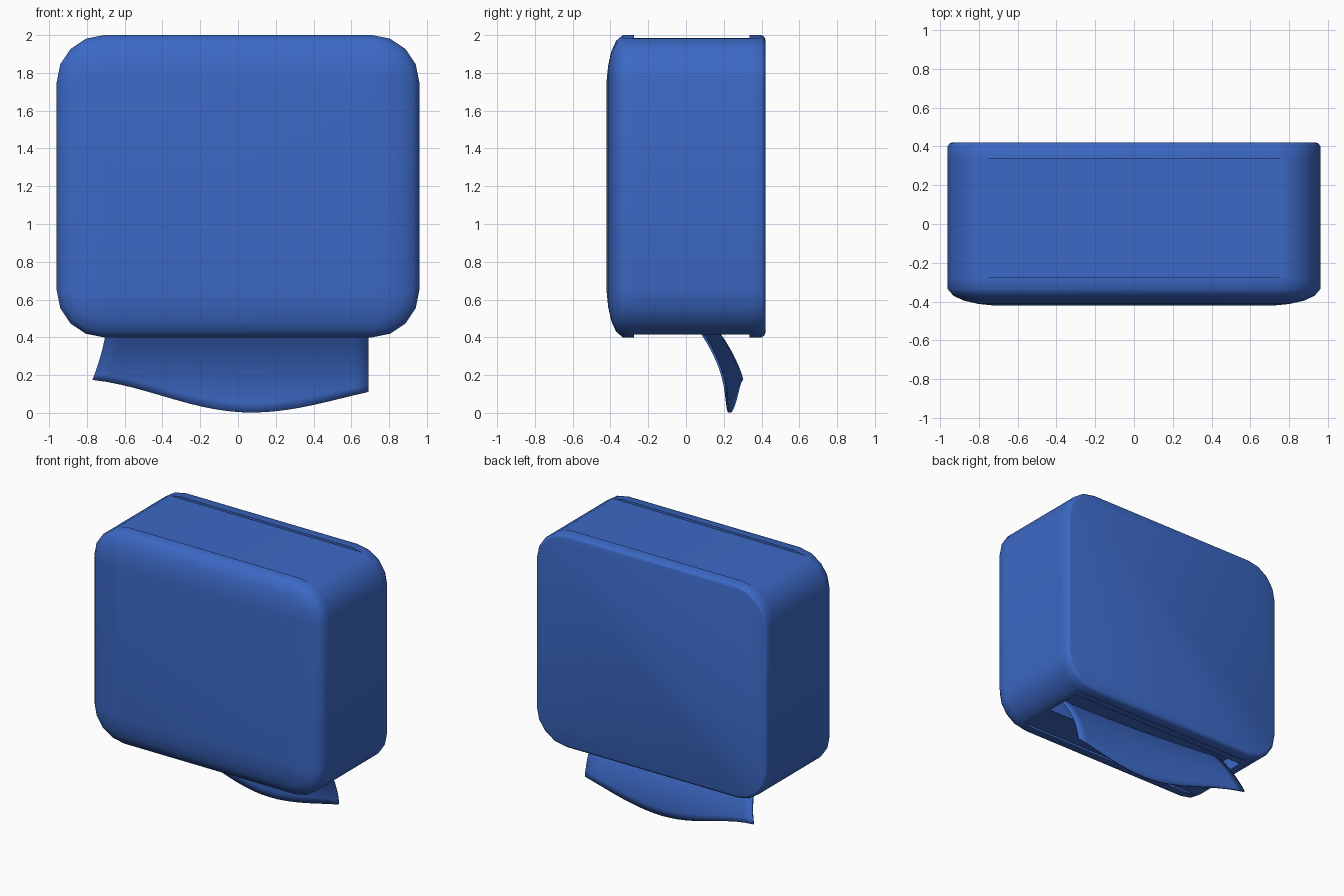
import bpy, bmesh, math

if "Cube" in bpy.data.objects:
    bpy.data.objects.remove(bpy.data.objects["Cube"])

blue = bpy.data.materials.new("blue_plastic")
blue.diffuse_color = (0.045, 0.14, 0.56, 1)
blue.use_nodes = True
blue.node_tree.nodes["Principled BSDF"].inputs["Base Color"].default_value = blue.diffuse_color


def finish(name, bm, material=blue):
    bmesh.ops.remove_doubles(bm, verts=bm.verts, dist=1e-5)
    bmesh.ops.recalc_face_normals(bm, faces=bm.faces)
    mesh = bpy.data.meshes.new(name)
    bm.to_mesh(mesh)
    bm.free()
    ob = bpy.data.objects.new(name, mesh)
    bpy.context.collection.objects.link(ob)
    mesh.materials.append(material)
    return ob


def smooth(ob, angle):
    bpy.ops.object.select_all(action='DESELECT')
    ob.select_set(True)
    bpy.context.view_layer.objects.active = ob
    bpy.ops.object.shade_smooth_by_angle(angle=math.radians(angle))


def section(inset, recessed):
    """Rounded rectangle outline; recessed flattens the top and bottom slightly."""
    r = 0.25 - inset
    pts = []
    for q, (sx, sz) in enumerate([(1, 1), (-1, 1), (-1, -1), (1, -1)]):
        for k in range(5):
            a = (q + k / 4) * math.pi / 2
            x, z = sx * 0.71 + r * math.cos(a), sz * 0.55 + r * math.sin(a)
            if recessed and abs(z) > 0.784:
                x, z = sx * 0.77, sz * 0.784
            pts.append((x, z + 1.2))
    return pts


# Housing: sections lofted from front to back (y, inset, recessed)
rings = [(-0.42, 0.24, 0), (-0.412, 0.16, 0), (-0.395, 0.085, 0), (-0.37, 0.03, 0),
         (-0.335, 0, 0), (-0.275, 0, 0), (-0.275, 0, 1), (0.335, 0, 1), (0.335, 0, 0),
         (0.40, 0, 0), (0.415, 0.01, 0), (0.42, 0.025, 0)]
bm = bmesh.new()
loops = [[bm.verts.new((x, y, z)) for x, z in section(i, c)] for y, i, c in rings]
for a, b in zip(loops, loops[1:]):
    for k in range(len(a)):
        n = (k + 1) % len(a)
        bm.faces.new((a[k], a[n], b[n], b[k]))
bm.faces.new(loops[0])
bm.faces.new(loops[-1])
housing = finish("dispenser_housing", bm)

# Paper slot cut into the underside
bm = bmesh.new()
bmesh.ops.create_cube(bm, size=1)
for v in bm.verts:
    v.co = (v.co.x * 1.52, 0.12 + v.co.y * 0.28, 0.41 + v.co.z * 0.22)
cutter = finish("slot_cutter", bm)
cutter.hide_render = True
cutter.hide_viewport = True
cut = housing.modifiers.new("slot", 'BOOLEAN')
cut.operation = 'DIFFERENCE'
cut.solver = 'EXACT'
cut.object = cutter
smooth(housing, 50)

# Curved paper sheet hanging from the slot
COLS, ROWS = 20, 10
bm = bmesh.new()
grid = []
for j in range(ROWS + 1):
    v = j / ROWS
    row = []
    for i in range(COLS + 1):
        u = i / COLS
        left = -0.69 - 0.08 * v ** 1.6
        x = left + (0.69 - left) * u
        d = x - 0.07
        wave = 0.5 - 0.5 * math.cos(math.pi * min(abs(d) / 0.95, 1))
        bottom = (0.18 if d < 0 else 0.15) * wave + 0.002
        z = 0.52 + (bottom - 0.52) * v
        y = 0.215 - 0.9 * (z - 0.04) ** 2 + 0.1 * ((0.69 - x) / 1.46) ** 2
        row.append(bm.verts.new((x, y, z)))
    grid.append(row)
for a, b in zip(grid, grid[1:]):
    for i in range(COLS):
        bm.faces.new((a[i], a[i + 1], b[i + 1], b[i]))
paper = finish("paper_sheet", bm)
solid = paper.modifiers.new("thickness", 'SOLIDIFY')
solid.thickness = 0.012
solid.offset = 0
smooth(paper, 40)
